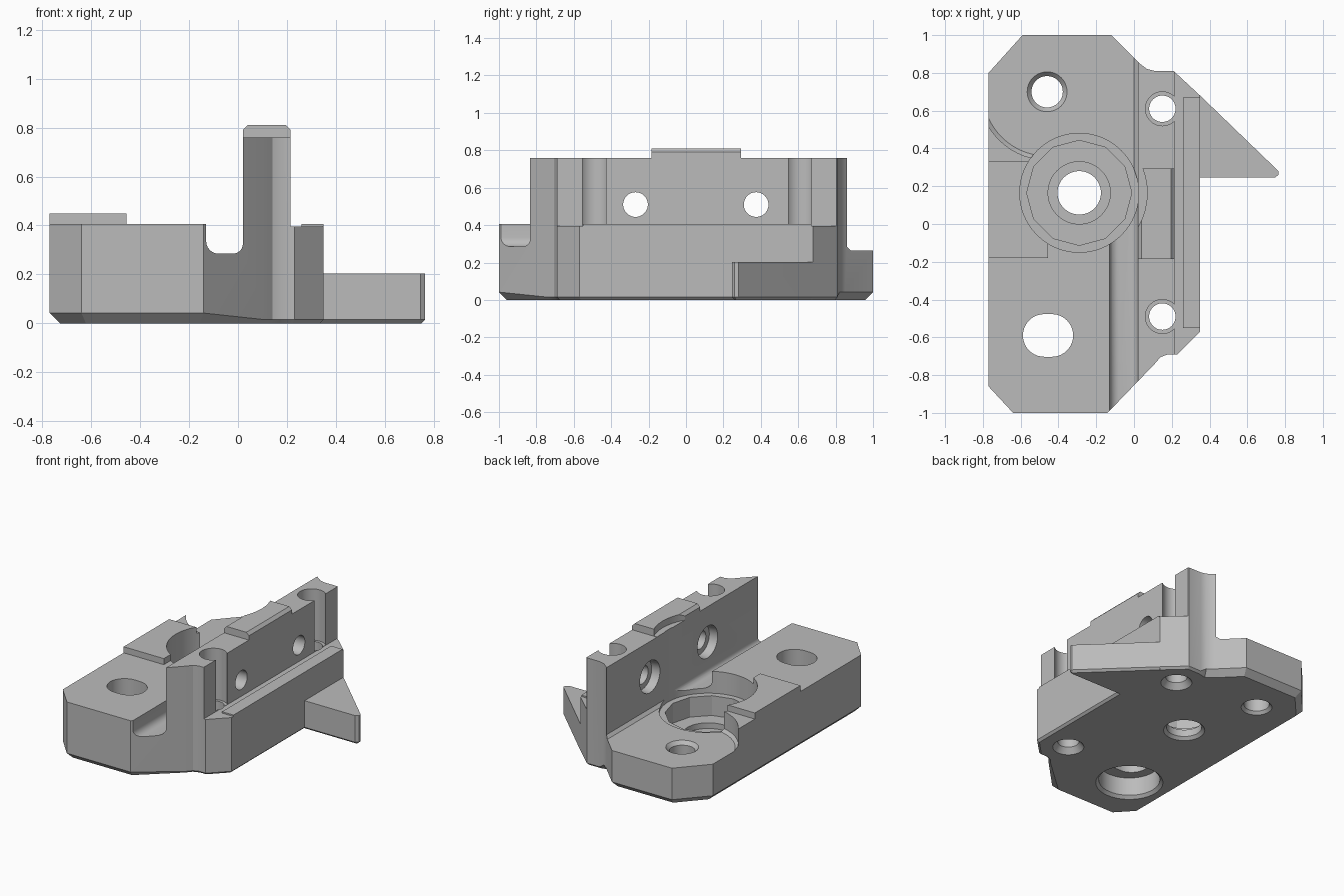
import bpy, bmesh, math
from mathutils import Vector

cube = bpy.data.objects.get("Cube")
if cube:
    bpy.data.objects.remove(cube, do_unlink=True)

grey = bpy.data.materials.new("plain_grey")
grey.use_nodes = True
GREY = (0.5, 0.5, 0.5, 1)
grey.diffuse_color = GREY
grey.node_tree.nodes["Principled BSDF"].inputs["Base Color"].default_value = GREY


def make(name, bm):
    bmesh.ops.recalc_face_normals(bm, faces=bm.faces)
    mesh = bpy.data.meshes.new(name)
    bm.to_mesh(mesh)
    bm.free()
    mesh.materials.append(grey)
    obj = bpy.data.objects.new(name, mesh)
    bpy.context.collection.objects.link(obj)
    return obj


def loft(name, rings):
    """Closed solid through rings of equal point count."""
    bm = bmesh.new()
    rows = [[bm.verts.new(p) for p in ring] for ring in rings]
    n = len(rows[0])
    for a, b in zip(rows, rows[1:]):
        for i in range(n):
            j = (i + 1) % n
            bm.faces.new((a[i], a[j], b[j], b[i]))
    bm.faces.new(rows[0][::-1])
    bm.faces.new(rows[-1])
    return make(name, bm)


def prism(name, pts, z0, z1, chamfer=None):
    """Vertical prism of counter-clockwise pts; chamfer(x, y) gives the bottom bevel."""
    rings = [[(x, y, z0) for x, y in pts], [(x, y, z1) for x, y in pts]]
    if chamfer:
        low, mid = [], []
        for i, p in enumerate(pts):
            p = Vector(p)
            e1 = (p - Vector(pts[i - 1])).normalized()
            e2 = (Vector(pts[(i + 1) % len(pts)]) - p).normalized()
            n1, n2 = Vector((-e1.y, e1.x)), Vector((-e2.y, e2.x))
            c = chamfer(*p)
            q = p + (n1 + n2) * c / (1 + n1.dot(n2))
            low.append((q.x, q.y, z0))
            mid.append((p.x, p.y, z0 + c))
        rings[:1] = [low, mid]
    return loft(name, rings)


def box(name, x0, x1, y0, y1, z0, z1):
    return prism(name, [(x0, y0), (x1, y0), (x1, y1), (x0, y1)], z0, z1)


def arc(cx, cy, r, a0, a1, n):
    return [(cx + r * math.cos(math.radians(a0 + (a1 - a0) * i / n)),
             cy + r * math.sin(math.radians(a0 + (a1 - a0) * i / n))) for i in range(n + 1)]


def circle(x, y, r, n=48):
    return arc(x, y, r, 0, 360, n)[:-1]


def drill(name, x, y, z0, z1, r0, r1=None, n=48):
    r1 = r1 or r0
    return loft(name, [[(*p, z0) for p in circle(x, y, r0, n)],
                       [(*p, z1) for p in circle(x, y, r1, n)]])


def combine(target, tool, op):
    tool.hide_render = True
    mod = target.modifiers.new(tool.name, "BOOLEAN")
    mod.operation, mod.solver, mod.object = op, "EXACT", tool
    bpy.context.view_layer.objects.active = target
    bpy.ops.object.modifier_apply(modifier=mod.name)
    bpy.data.objects.remove(tool, do_unlink=True)


# Body outline, seen from above
outline = [(-0.77, 0.8), (-0.77, 0.68), (-0.77, -0.72), (-0.77, -0.86), (-0.64, -1),
           (-0.54, -1), (-0.14, -1), (0.11, -0.74), (0.14, -0.705), (0.18, -0.69),
           (0.23, -0.69), (0.35, -0.57), (0.35, 0.68), (0.21, 0.81), (0.11, 0.81),
           (0.07, 0.82), (0.03, 0.85), (-0.12, 1), (-0.49, 1), (-0.59, 1)]
corners = {outline[i] for i in (0, 3, 4, 19)}


def foot(x, y):
    if (x, y) in corners:
        return 0.095
    return 0.042 if x < 0.1 else 0.015


body = prism("bracket_body", outline, 0, 0.9, foot)

# Stepped section: block, rounded channel, upright wall and ledge
section = ([(-1, -0.1), (1, -0.1), (1, 0.395), (0.215, 0.395), (0.215, 0.79), (0.195, 0.81),
            (0.04, 0.81), (0.02, 0.79)] + arc(-0.02, 0.325, 0.04, 0, -90, 6)
           + arc(-0.08, 0.335, 0.05, 270, 180, 6) + [(-0.13, 0.405), (-1, 0.405)])
combine(body, loft("section", [[(x, y, z) for x, z in section] for y in (-1.2, 1.2)]), "INTERSECT")

# Triangular side wing, ledge strip and raised pad
wing = [(0.2, 0.245), (0.745, 0.245), (0.765, 0.26), (0.765, 0.28), (0.35, 0.68), (0.2, 0.68)]
combine(body, prism("wing", wing, 0, 0.203, lambda x, y: 0.015), "UNION")
combine(body, box("ledge_strip", 0.26, 0.35, -0.55, 0.67, 0.3, 0.405), "UNION")
combine(body, box("pad", -0.77, -0.455, -0.18, 0.33, 0.3, 0.448), "UNION")

# Lowered rear floor with a curved edge
rear = ([(0.02, 0.16), (0.02, 1.1), (-0.9, 1.1), (-0.82, 0.75)]
        + arc(-0.46, 0.7, 0.36, 180, 270, 14) + [(-0.3, 0.34), (-0.3, 0.16)])
cuts = [prism("rear_floor", rear, 0.265, 1, lambda x, y: 0.02)]

# Wall top beside the central raised rib, and the curved relief in the rib
cuts += [box("rib_front", -1, 1, -1.2, -0.185, 0.76, 1),
         box("rib_back", -1, 1, 0.295, 1.2, 0.76, 1),
         drill("rib_relief", -0.29, 0.165, 0.762, 1, 0.36)]

# Central stepped bore with a faceted pocket
cuts += [drill("bore_top", -0.29, 0.165, 0.25, 1, 0.315, n=64),
         drill("bore_pocket", -0.29, 0.165, 0.11, 0.5, 0.278, n=12),
         drill("bore_step", -0.29, 0.165, 0.07, 0.5, 0.165),
         drill("bore_hole", -0.29, 0.165, -0.1, 0.5, 0.115),
         drill("bore_mouth", -0.29, 0.165, -0.01, 0.02, 0.145, 0.115)]

# Vertical screw holes that break out through the wall
for y in (-0.49, 0.61):
    cuts += [drill("screw_hole", 0.15, y, -0.1, 1, 0.07),
             drill("screw_groove", 0.15, y, 0.397, 1, 0.09),
             drill("screw_mouth", 0.15, y, -0.01, 0.04, 0.11, 0.07)]

# Rear hole with bevelled rims
cuts += [drill("rear_hole", -0.46, 0.7, -0.1, 1, 0.083),
         drill("rear_rim", -0.46, 0.7, 0.24, 0.27, 0.083, 0.11),
         drill("rear_mouth", -0.46, 0.7, -0.01, 0.02, 0.11, 0.083)]

# Front slot with a round recess from below
slot = arc(-0.435, -0.59, 0.113, -90, 90, 20) + arc(-0.475, -0.59, 0.113, 90, 270, 20)
cuts += [prism("slot", slot, -0.1, 1),
         drill("slot_recess", -0.455, -0.59, -0.1, 0.15, 0.2),
         drill("slot_mouth", -0.455, -0.59, -0.01, 0.02, 0.23, 0.2)]

# Cross holes through the wall, recessed on the channel side
for y in (-0.27, 0.375):
    for name, x0, x1, r0, r1 in (("cross_hole", -0.1, 0.5, 0.066, 0.066),
                                 ("cross_recess", 0, 0.08, 0.115, 0.105)):
        cuts.append(loft(name, [[(x, a, b) for a, b in circle(y, 0.51, r)]
                                for x, r in ((x0, r0), (x1, r1))]))

for cutter in cuts:
    combine(body, cutter, "DIFFERENCE")

# Smooth shading with sharp edges kept
bpy.ops.object.select_all(action="DESELECT")
body.select_set(True)
bpy.context.view_layer.objects.active = body
bpy.ops.object.shade_smooth_by_angle(angle=math.radians(25))
